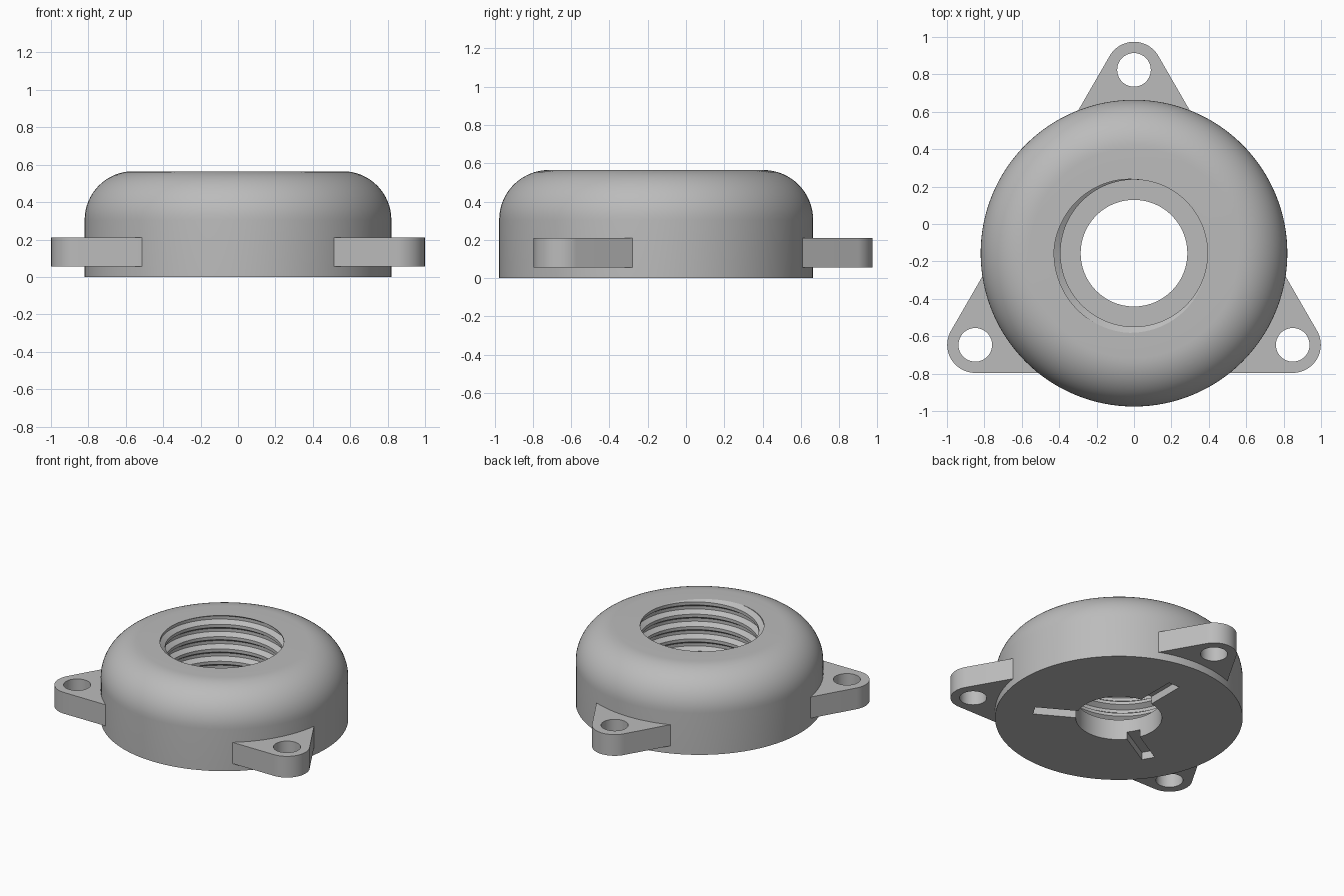
import bpy, bmesh, math
from mathutils import Matrix, Vector

cube = bpy.data.objects.get("Cube")
if cube:
    bpy.data.objects.remove(cube)

CENTRE = Vector((0, -0.156, 0))
R, HEIGHT, FILLET = 0.82, 0.565, 0.26      # domed ring
BORE, LIP = 0.285, 0.15                    # plain hole below the thread
CREST, ROOT, PITCH = 0.393, 0.427, 0.09    # internal thread
LUG_DIST, LUG_R, LUG_HOLE = 0.98, 0.15, 0.09
STEPS = 128
DIRECTIONS = [math.radians(a) for a in (90, 210, 330)]

grey = bpy.data.materials.new("plain grey")
grey.use_nodes = True
colour = (0.5, 0.5, 0.5, 1)
grey.diffuse_color = colour
grey.node_tree.nodes["Principled BSDF"].inputs["Base Color"].default_value = colour


def finish(bm, name):
    bmesh.ops.recalc_face_normals(bm, faces=bm.faces)
    mesh = bpy.data.meshes.new(name)
    bm.to_mesh(mesh)
    bm.free()
    mesh.materials.append(grey)
    obj = bpy.data.objects.new(name, mesh)
    obj.location = CENTRE
    bpy.context.collection.objects.link(obj)
    return obj


def activate(obj):
    bpy.ops.object.select_all(action='DESELECT')
    obj.select_set(True)
    bpy.context.view_layer.objects.active = obj


def smooth(obj):
    activate(obj)
    bpy.ops.object.shade_smooth_by_angle(angle=math.radians(32))


def thread_radius(phase):
    # trapezoid wave between root and crest
    wave = abs(2 * (phase % 1) - 1)
    return CREST + (ROOT - CREST) * min(1, max(0, 2 * wave - 0.5))


def section(turn):
    # closed cross-section of the ring at a fraction of a full turn
    pts = [(BORE, 0), (R, 0)]
    for i in range(17):
        a = math.pi / 2 * i / 16
        pts.append((R - FILLET + FILLET * math.cos(a),
                    HEIGHT - FILLET + FILLET * math.sin(a)))
    rows = math.ceil((HEIGHT - LIP) / PITCH + 1) * 8
    for k in range(rows, -9, -1):
        z = min(HEIGHT, max(LIP, LIP + (k / 8 + turn) * PITCH))
        pts.append((thread_radius((z - LIP) / PITCH - turn), z))
    pts.append((BORE, LIP))
    return pts


# Domed ring with threaded bore
bm = bmesh.new()
columns = []
for i in range(STEPS + 1):
    a = 2 * math.pi * i / STEPS
    columns.append([bm.verts.new((r * math.cos(a), r * math.sin(a), z))
                    for r, z in section(i / STEPS)])
for c, d in zip(columns, columns[1:]):
    for j in range(len(c)):
        k = (j + 1) % len(c)
        bm.faces.new((c[j], d[j], d[k], c[k]))
bmesh.ops.remove_doubles(bm, verts=bm.verts, dist=0.0002)
bmesh.ops.dissolve_degenerate(bm, edges=bm.edges, dist=0.0001)
ring = finish(bm, "threaded_ring")

# Three radial slots under the ring
bm = bmesh.new()
for a in DIRECTIONS:
    place = (Matrix.Rotation(a, 4, 'Z') @ Matrix.Translation((0.385, 0, 0))
             @ Matrix.Diagonal((0.37, 0.09, 0.11, 1)))
    bmesh.ops.create_cube(bm, size=1, matrix=place)
cutter = finish(bm, "slot_cutter")
cutter.hide_render = True
cut = ring.modifiers.new("slots", 'BOOLEAN')
cut.operation = 'DIFFERENCE'
cut.solver = 'EXACT'
cut.object = cutter
activate(ring)
bpy.ops.object.modifier_apply(modifier=cut.name)
bpy.data.objects.remove(cutter)
smooth(ring)


def arc(cx, radius, start, end, n):
    angles = [math.radians(start + (end - start) * i / n) for i in range(n + 1)]
    return [(cx + radius * math.cos(a), radius * math.sin(a)) for a in angles]


def make_lug(name, angle):
    # rounded tip, flared sides, inner edge following the ring wall
    inner = R - 0.004
    spread = 60 - math.degrees(math.acos((LUG_DIST / 2 + LUG_R) / inner))
    outline = arc(LUG_DIST, LUG_R, -60, 60, 24) + arc(0, inner, spread, -spread, 16)
    hole = arc(LUG_DIST, LUG_HOLE, 0, 360, 40)[:-1]
    bm = bmesh.new()
    edges = []
    for loop in (outline, hole):
        vs = [bm.verts.new((x, y, 0.055)) for x, y in loop]
        edges += [bm.edges.new((vs[i - 1], vs[i])) for i in range(len(vs))]
    bmesh.ops.triangle_fill(bm, edges=edges, use_beauty=True)
    top = bmesh.ops.extrude_face_region(bm, geom=bm.faces[:], use_keep_orig=True)
    verts = [g for g in top["geom"] if isinstance(g, bmesh.types.BMVert)]
    bmesh.ops.translate(bm, verts=verts, vec=(0, 0, 0.155))
    bmesh.ops.rotate(bm, verts=bm.verts, matrix=Matrix.Rotation(angle, 3, 'Z'))
    smooth(finish(bm, name))


# Mounting lugs
for name, angle in zip(("back_lug", "right_lug", "left_lug"), DIRECTIONS):
    make_lug(name, angle)
